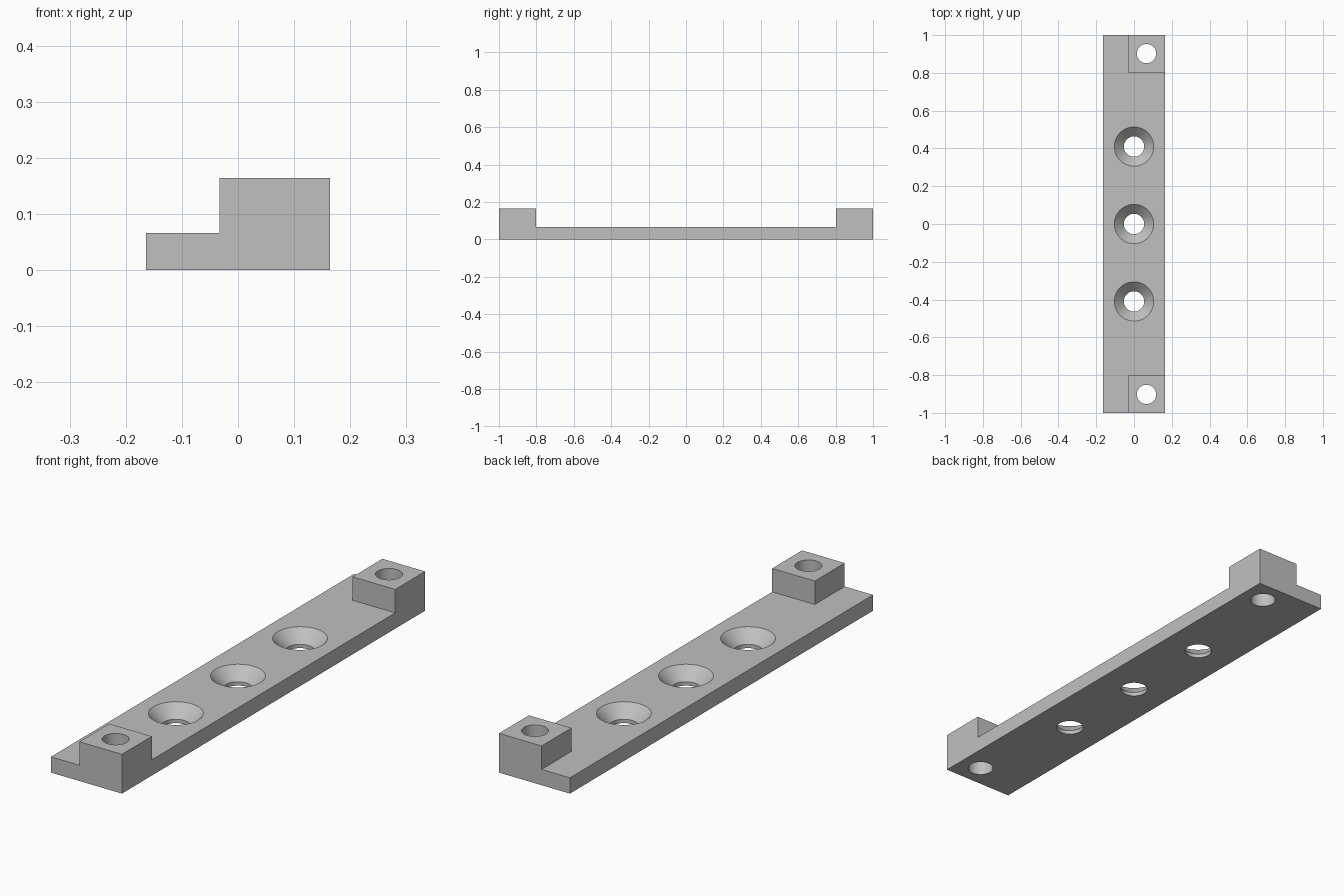
import bpy, bmesh, math

if "Cube" in bpy.data.objects:
    bpy.data.objects.remove(bpy.data.objects["Cube"])

HALF_W, PLATE_T, BLOCK_T = 0.164, 0.066, 0.164
BLOCK_X, BLOCK_Y = -0.033, 0.803

grey = bpy.data.materials.new("light grey")
grey.diffuse_color = (0.53, 0.53, 0.53, 1)
grey.use_nodes = True
grey.node_tree.nodes["Principled BSDF"].inputs["Base Color"].default_value = grey.diffuse_color


def prism(name, outline, z0, z1):
    """Extrude a plan outline from z0 to z1."""
    bm = bmesh.new()
    face = bm.faces.new([bm.verts.new((x, y, z0)) for x, y in outline])
    top = bmesh.ops.extrude_face_region(bm, geom=[face])["geom"]
    verts = [v for v in top if isinstance(v, bmesh.types.BMVert)]
    bmesh.ops.translate(bm, verts=verts, vec=(0, 0, z1 - z0))
    return finish(name, bm)


def turned(name, profile, x, y, sides=64):
    """Solid of revolution about a vertical axis from (radius, z) points."""
    bm = bmesh.new()
    rings = [[bm.verts.new((x + r * math.cos(2 * math.pi * i / sides),
                            y + r * math.sin(2 * math.pi * i / sides), z))
              for i in range(sides)] for r, z in profile]
    for a, b in zip(rings, rings[1:]):
        for i in range(sides):
            j = (i + 1) % sides
            bm.faces.new((a[i], a[j], b[j], b[i]))
    bm.faces.new(rings[0])
    bm.faces.new(rings[-1])
    return finish(name, bm)


def finish(name, bm):
    bmesh.ops.recalc_face_normals(bm, faces=bm.faces)
    mesh = bpy.data.meshes.new(name)
    bm.to_mesh(mesh)
    bm.free()
    mesh.materials.append(grey)
    obj = bpy.data.objects.new(name, mesh)
    bpy.context.collection.objects.link(obj)
    return obj


# Full-height bar
bar = prism("mounting_bar", [(-HALF_W, -1), (HALF_W, -1), (HALF_W, 1), (-HALF_W, 1)], 0, BLOCK_T)

# Clearance that lowers the plate and leaves a block at each right-hand corner
cutters = [prism("plate_clearance", [
    (-0.4, -1.2), (BLOCK_X, -1.2), (BLOCK_X, -BLOCK_Y), (0.4, -BLOCK_Y),
    (0.4, BLOCK_Y), (BLOCK_X, BLOCK_Y), (BLOCK_X, 1.2), (-0.4, 1.2)], PLATE_T, 0.4)]

# Countersunk screw holes along the plate
for y in (-0.41, 0, 0.41):
    cutters.append(turned("countersunk_hole", [
        (0.054, -0.1), (0.054, 0.016), (0.104, PLATE_T), (0.104, 0.1)], 0, y))

# Straight holes through the end blocks
for y in (-0.902, 0.902):
    cutters.append(turned("block_hole", [(0.051, -0.1), (0.051, 0.3)], 0.066, y))

# Cut, then discard the cutters
bpy.context.view_layer.objects.active = bar
bar.select_set(True)
for cutter in cutters:
    mod = bar.modifiers.new("cut", "BOOLEAN")
    mod.operation, mod.solver, mod.object = "DIFFERENCE", "EXACT", cutter
    bpy.ops.object.modifier_apply(modifier=mod.name)
    bpy.data.objects.remove(cutter)

bpy.ops.object.shade_smooth_by_angle(angle=math.radians(30))
